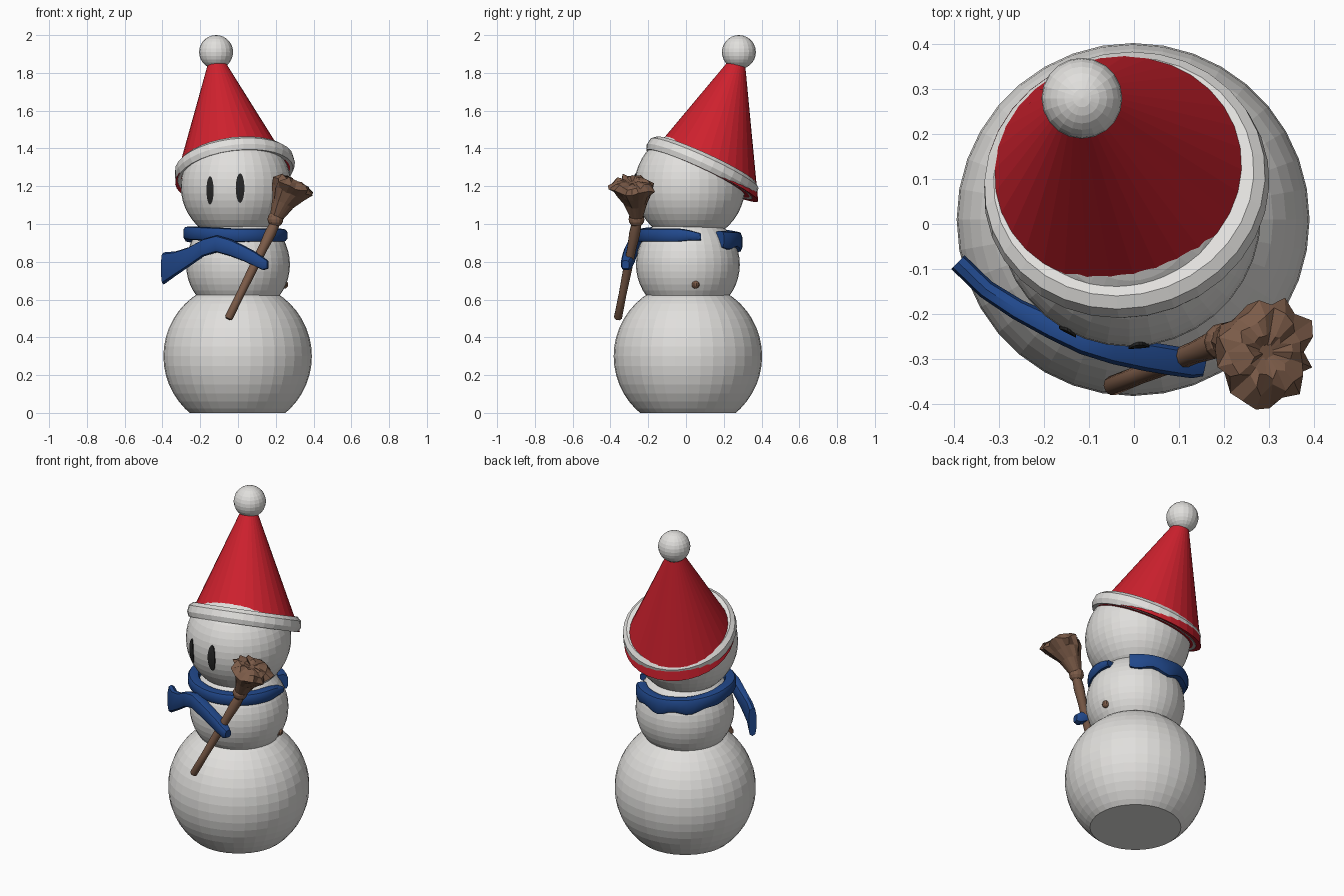
import bpy, bmesh, math, random
from mathutils import Vector

if "Cube" in bpy.data.objects:
    bpy.data.objects.remove(bpy.data.objects["Cube"])

random.seed(4)


def material(name, rgb):
    m = bpy.data.materials.new(name)
    m.diffuse_color = (*rgb, 1)
    m.use_nodes = True
    m.node_tree.nodes["Principled BSDF"].inputs["Base Color"].default_value = m.diffuse_color
    return m


WHITE = material("snow white", (0.75, 0.74, 0.72))
RED = material("hat red", (0.62, 0.015, 0.027))
BLUE = material("scarf blue", (0.015, 0.065, 0.26))
BROWN = material("wood brown", (0.20, 0.105, 0.065))
BLACK = material("coal black", (0.02, 0.02, 0.02))


def finish(name, bm, mat, smooth=False):
    bmesh.ops.recalc_face_normals(bm, faces=bm.faces)
    me = bpy.data.meshes.new(name)
    bm.to_mesh(me)
    bm.free()
    me.materials.append(mat)
    ob = bpy.data.objects.new(name, me)
    bpy.context.collection.objects.link(ob)
    if smooth:
        bpy.ops.object.select_all(action='DESELECT')
        ob.select_set(True)
        bpy.context.view_layer.objects.active = ob
        bpy.ops.object.shade_smooth_by_angle(angle=math.radians(40))
    return ob


def ball(name, center, r, mat, low=None, high=None, seg=36, rings=24):
    """Sphere, optionally cut flat at low and high z."""
    bm = bmesh.new()
    bmesh.ops.create_uvsphere(bm, u_segments=seg, v_segments=rings, radius=r)
    bmesh.ops.translate(bm, verts=bm.verts, vec=center)
    for z, sign in ((low, -1), (high, 1)):
        if z is not None:
            cut = bmesh.ops.bisect_plane(bm, geom=bm.verts[:] + bm.edges[:] + bm.faces[:],
                                         plane_co=(0, 0, z), plane_no=(0, 0, sign), clear_outer=True)
            edges = [e for e in cut['geom_cut'] if isinstance(e, bmesh.types.BMEdge)]
            bmesh.ops.contextual_create(bm, geom=edges)
    return finish(name, bm, mat)


def loft(name, sections, mat, closed=False, smooth=False):
    """Skin a list of equal-sized point loops."""
    bm = bmesh.new()
    loops = [[bm.verts.new(p) for p in s] for s in sections]
    n = len(loops[0])
    for i in range(len(loops) if closed else len(loops) - 1):
        a, b = loops[i], loops[(i + 1) % len(loops)]
        for j in range(n):
            k = (j + 1) % n
            bm.faces.new((a[j], a[k], b[k], b[j]))
    if not closed:
        bm.faces.new(loops[0])
        bm.faces.new(loops[-1])
    return finish(name, bm, mat, smooth)


def circle(center, normal, r, n, jag=0.0):
    nrm = Vector(normal).normalized()
    u = Vector((0, 1, 0)).cross(nrm).normalized()
    v = nrm.cross(u)
    pts = []
    for i in range(n):
        a = 2 * math.pi * i / n
        rr = r * (1 + random.uniform(-jag, jag))
        pts.append(Vector(center) + (u * math.cos(a) + v * math.sin(a)) * rr
                   + nrm * random.uniform(-jag, jag) * r * 0.7)
    return pts


def strip(name, path, mat):
    """Cloth strip along x, y, z, half height, half thickness points."""
    sections = []
    for i, (x, y, z, hh, th) in enumerate(path):
        a, b = path[max(i - 1, 0)], path[min(i + 1, len(path) - 1)]
        out = Vector((b[1] - a[1], a[0] - b[0], 0)).normalized()
        up = Vector((0, 0, 1))
        s = []
        for k in range(10):
            t = 2 * math.pi * (k + 0.5) / 10
            c, d = math.cos(t), math.sin(t)
            s.append(Vector((x, y, z)) + out * th * math.copysign(abs(c) ** 0.6, c)
                     + up * hh * math.copysign(abs(d) ** 0.6, d))
        sections.append(s)
    return loft(name, sections, mat, smooth=True)


# Snow body
ball("lower_body", (-0.002, 0.01, 0.30), 0.393, WHITE, low=0.0, high=0.626)
ball("middle_body", (0, 0.01, 0.785), 0.275, WHITE, low=0.62)
HEAD, HEAD_R = Vector((-0.01, 0.02, 1.20)), 0.293
ball("head", HEAD, HEAD_R, WHITE)

# Oval eyes: thin plates curved onto the head
for name, ex, ez, w, h in (("left_eye", -0.148, 1.178, 0.019, 0.075),
                           ("right_eye", 0.011, 1.19, 0.023, 0.078)):
    sections = []
    for s in (0.02, 0.5, 1.0):
        loop = []
        for i in range(20):
            a = 2 * math.pi * i / 20
            x, z = ex + w * s * math.cos(a), ez + h * s * math.sin(a)
            dx, dz = x - HEAD.x, z - HEAD.z
            loop.append((x, HEAD.y - math.sqrt((HEAD_R + 0.005) ** 2 - dx * dx - dz * dz), z))
        sections.append(loop)
    sections.append([(x, y + 0.008, z) for x, y, z in sections[-1]])
    loft(name, sections, BLACK)

# Tilted hat, its band and the bobble
TILT = Vector((-0.13, 0.46, 1)).normalized()
rim, tip = Vector((-0.025, 0.10, 1.25)), Vector((-0.115, 0.275, 1.86))
loft("hat_cone", [circle(rim.lerp(tip, t), TILT, 0.31 + (0.042 - 0.31) * t, 32)
                  for t in (0, 0.15, 0.4, 0.7, 1)], RED)
base = Vector((-0.018, 0.088, 1.30))
profile = [(0.265, -0.035), (0.308, -0.042), (0.32, -0.015), (0.315, 0.022),
           (0.292, 0.042), (0.25, 0.035)]
loft("hat_band", [circle(base + TILT * h, TILT, r, 32) for r, h in profile],
     WHITE, closed=True)
ball("hat_bobble", (-0.116, 0.28, 1.91), 0.09, WHITE, seg=20, rings=14)

# Scarf collar, open on the right side
collar = []
for i in range(49):
    deg = 42 + 333 * i / 48
    a = math.radians(deg)
    back = max(0, math.sin(a))
    left = max(0, -math.cos(a))
    ripple = 0.007 * math.sin(a * 9) * back
    r = 0.238 + 0.015 * back + 0.01 * left
    hh = 0.036 + 0.012 * back + ripple
    if deg > 350:
        hh *= 1 - 0.5 * (deg - 350) / 25
    collar.append((-0.008 + r * math.cos(a), 0.012 + r * math.sin(a),
                   0.94 - 0.03 * back + 0.012 * left - ripple, hh, 0.034))
strip("scarf_collar", collar, BLUE)

# Scarf strand crossing the chest, with a flared tail at the left
strip("scarf_tail", [
    (-0.392, -0.085, 0.765, 0.085, 0.022), (-0.33, -0.145, 0.79, 0.065, 0.022),
    (-0.26, -0.19, 0.825, 0.052, 0.024), (-0.18, -0.23, 0.875, 0.046, 0.028),
    (-0.11, -0.26, 0.895, 0.045, 0.032), (-0.04, -0.28, 0.875, 0.045, 0.034),
    (0.03, -0.295, 0.845, 0.042, 0.034), (0.09, -0.305, 0.815, 0.040, 0.034),
    (0.135, -0.315, 0.79, 0.035, 0.030), (0.158, -0.32, 0.785, 0.022, 0.02)], BLUE)

# Broom: handle, binding knob and ragged bristles
AXIS = Vector((0.24, -0.0, 0.5))
bottom, top = Vector((-0.048, -0.36, 0.505)), Vector((0.195, -0.262, 1.0))
loft("broom_handle", [circle(bottom.lerp(top, t), top - bottom, r, 10)
                      for t, r in ((-0.015, 0.016), (0, 0.022), (0.25, 0.021), (0.5, 0.024),
                                   (0.75, 0.025), (0.9, 0.03), (1, 0.026))], BROWN, smooth=True)
ball("broom_knob", (0.198, -0.262, 1.025), 0.042, BROWN, seg=12, rings=8)
loft("broom_bristles", [circle(c, AXIS, r, 22, jag) for c, r, jag in (
    ((0.205, -0.262, 1.04), 0.036, 0.05),
    ((0.238, -0.268, 1.11), 0.06, 0.08),
    ((0.268, -0.278, 1.165), 0.09, 0.12),
    ((0.292, -0.285, 1.205), 0.112, 0.2),
    ((0.300, -0.285, 1.222), 0.085, 0.2),
    ((0.300, -0.285, 1.23), 0.05, 0.3),
    ((0.296, -0.285, 1.222), 0.015, 0.3))], BROWN)

# Small twig stub on the right side of the chest
ball("twig_stub", (0.245, 0.05, 0.68), 0.022, BROWN, seg=10, rings=8)
